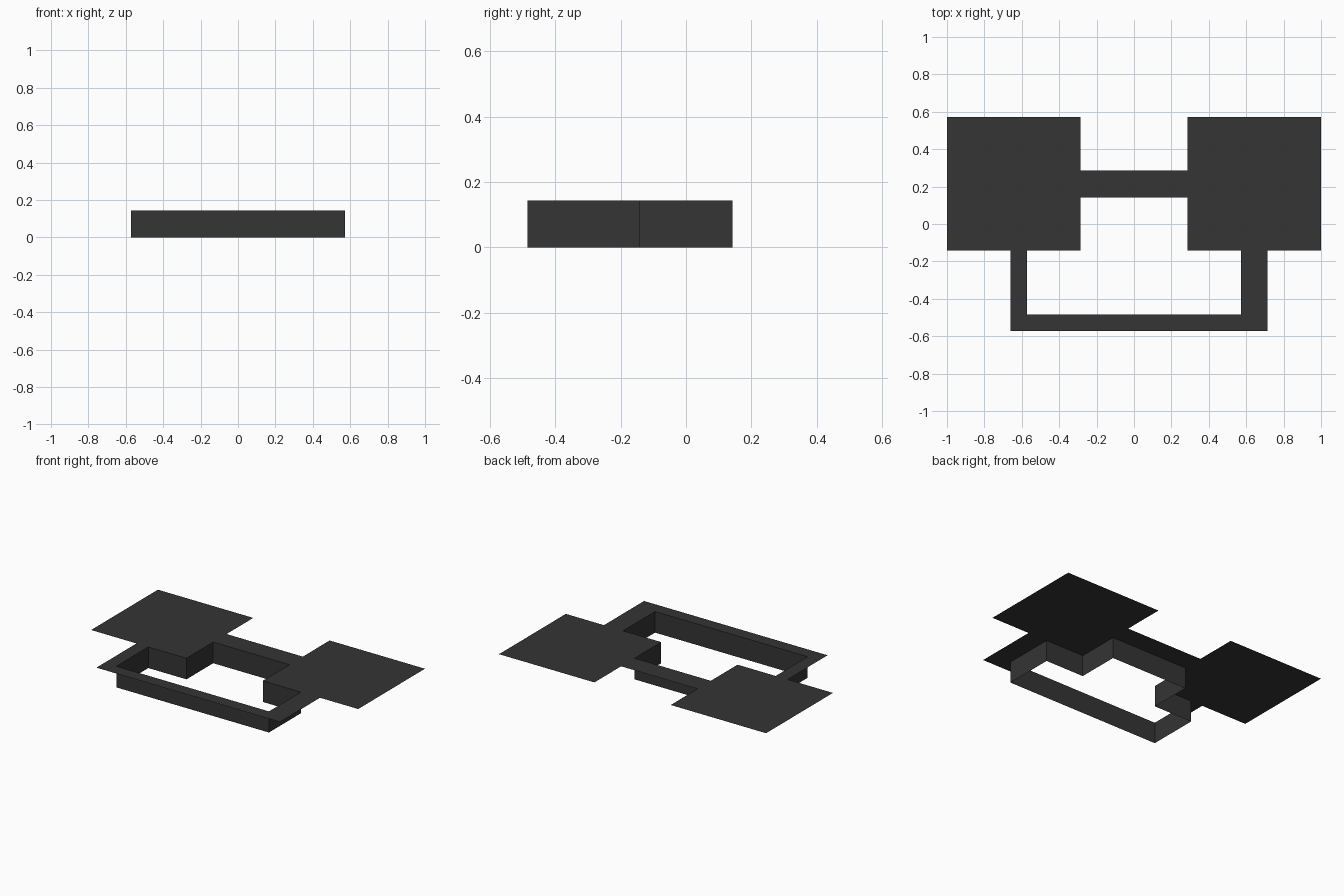
import bpy, bmesh

if "Cube" in bpy.data.objects:
    bpy.data.objects.remove(bpy.data.objects["Cube"])

U = 1 / 7            # the plan sits on a grid of sevenths
TOP = U              # height of the flat sheet
FRONT_IN, FRONT_OUT = -0.485, -4 * U

mat = bpy.data.materials.new("charcoal")
mat.diffuse_color = (0.035, 0.035, 0.035, 1)
mat.use_nodes = True
mat.node_tree.nodes["Principled BSDF"].inputs["Base Color"].default_value = mat.diffuse_color


def make_object(name, bm):
    mesh = bpy.data.meshes.new(name)
    bm.to_mesh(mesh)
    bm.free()
    mesh.materials.append(mat)
    obj = bpy.data.objects.new(name, mesh)
    bpy.context.collection.objects.link(obj)
    return obj


def sheet(name, x0, x1, y0, y1):
    """Flat, paper-thin rectangle facing up at the top height."""
    bm = bmesh.new()
    bm.faces.new([bm.verts.new((x, y, TOP))
                  for x, y in ((x0, y0), (x1, y0), (x1, y1), (x0, y1))])
    return make_object(name, bm)


def wall_loop(name, outline):
    """Closed vertical wall following an outline from the ground to the sheet."""
    bm = bmesh.new()
    low = [bm.verts.new((x, y, 0)) for x, y in outline]
    high = [bm.verts.new((x, y, TOP)) for x, y in outline]
    for i in range(len(outline)):
        j = (i + 1) % len(outline)
        bm.faces.new((low[i], low[j], high[j], high[i]))
    return make_object(name, bm)


# Two large square pads and the bridge joining them
sheet("left_pad", -1, -2 * U, -U, 4 * U)
sheet("right_pad", 2 * U, 1, -U, 4 * U)
sheet("bridge", -2 * U, 2 * U, U, 2 * U)

# Narrow ledge around the front of the opening
sheet("left_ledge", -0.66, -4 * U, FRONT_OUT, -U)
sheet("right_ledge", 4 * U, 5 * U, FRONT_OUT, -U)
sheet("front_ledge", -4 * U, 4 * U, FRONT_OUT, FRONT_IN)

# Wall hanging down around the T-shaped opening
half = [(4 * U, FRONT_IN), (4 * U, -U), (2 * U, -U), (2 * U, U)]
wall_loop("opening_wall", half + [(-x, y) for x, y in reversed(half)])
